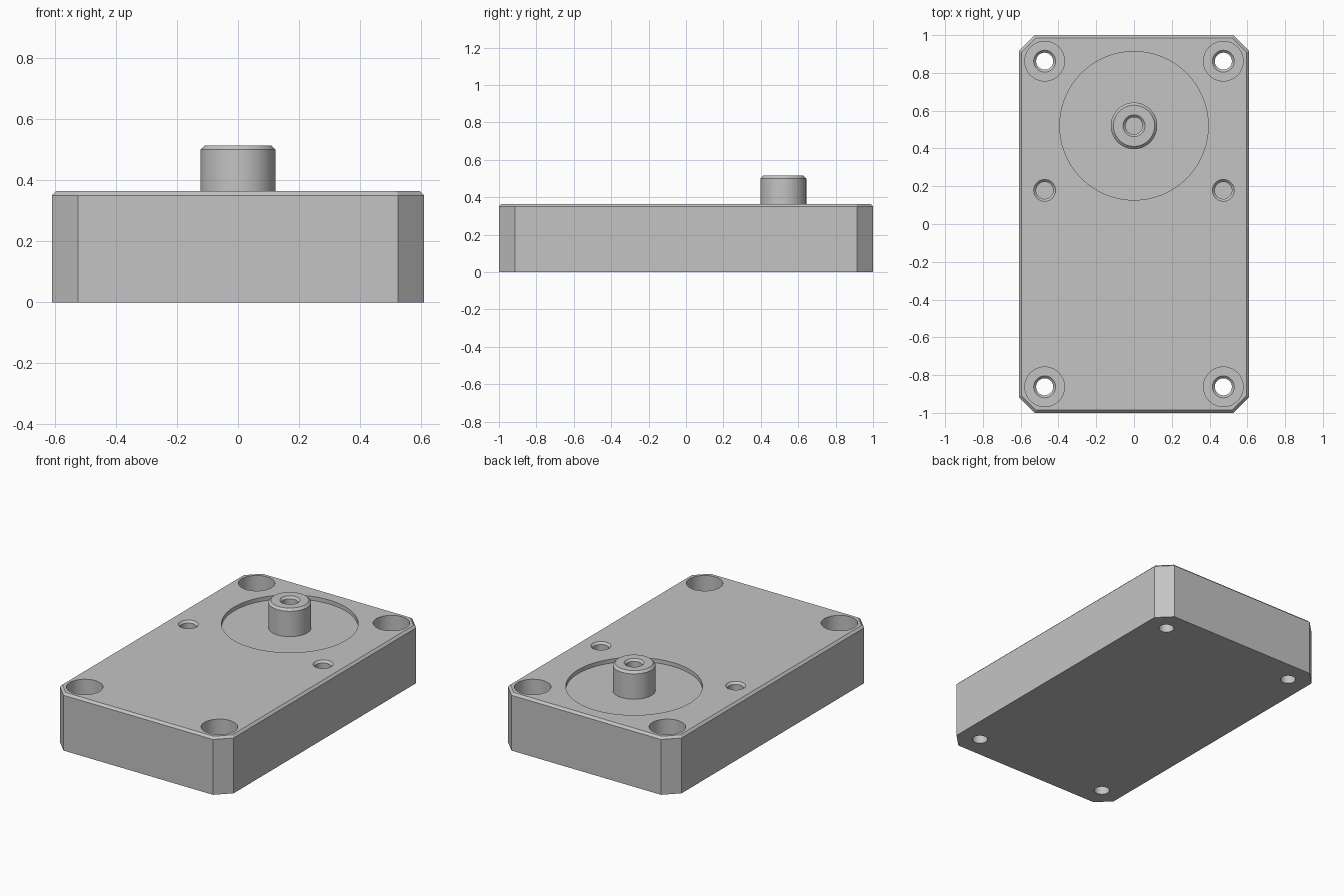
import bpy
import bmesh
import math
from mathutils import Vector

if "Cube" in bpy.data.objects:
    bpy.data.objects.remove(bpy.data.objects["Cube"])

# Main sizes
HALF_X, HALF_Y, TOP = 0.61, 1.0, 0.365
CORNER, BEVEL = 0.085, 0.014
FLOOR = TOP - 0.025          # bottom of the round recess
SEAT = TOP - 0.2             # bottom of the corner counterbores
BORE, MOUTH = 0.045, 0.058
LIP = MOUTH - BORE
AXIS_Y = 0.52

grey = bpy.data.materials.new("plain_grey")
grey.use_nodes = True
colour = (0.55, 0.55, 0.55, 1)
grey.diffuse_color = colour
grey.node_tree.nodes["Principled BSDF"].inputs["Base Color"].default_value = colour


def make_object(name, bm):
    mesh = bpy.data.meshes.new(name)
    bm.to_mesh(mesh)
    bm.free()
    mesh.materials.append(grey)
    obj = bpy.data.objects.new(name, mesh)
    bpy.context.collection.objects.link(obj)
    return obj


def lathe(bm, profile, x, y, steps=64):
    """Spin a radius/height profile round a vertical axis at x, y."""
    verts = [bm.verts.new((x + r, y, z)) for r, z in profile]
    edges = [bm.edges.new(pair) for pair in zip(verts, verts[1:])]
    bmesh.ops.spin(bm, geom=verts + edges, cent=(x, y, 0), axis=(0, 0, 1),
                   angle=2 * math.pi, steps=steps)
    bmesh.ops.remove_doubles(bm, verts=bm.verts, dist=1e-5)
    bmesh.ops.recalc_face_normals(bm, faces=bm.faces)


def outline(inset):
    """Rectangle with cut corners, moved inwards by inset."""
    x, y = HALF_X - inset, HALF_Y - inset
    c = CORNER - inset * (2 - math.sqrt(2))
    right = [(x - c, -y), (x, -y + c), (x, y - c), (x - c, y)]
    return right + [(-px, -py) for px, py in right]


# Housing: cut-corner block with a bevelled top rim
bm = bmesh.new()
rings = [[bm.verts.new((x, y, z)) for x, y in outline(inset)]
         for inset, z in ((0, 0), (0, TOP - BEVEL), (BEVEL, TOP))]
for low, high in zip(rings, rings[1:]):
    for i in range(len(low)):
        j = (i + 1) % len(low)
        bm.faces.new((low[i], low[j], high[j], high[i]))
bm.faces.new(rings[-1])
bm.faces.new(reversed(rings[0]))
housing = make_object("housing", bm)

# Cutter for the recess, the counterbored corner holes and the screw holes
ABOVE = TOP + 0.1
bm = bmesh.new()
lathe(bm, [(0, FLOOR), (0.393, FLOOR), (0.393, ABOVE), (0, ABOVE)], 0, AXIS_Y, 96)
for side in (-1, 1):
    x = side * 0.473
    for y in (-0.862, 0.862):
        lathe(bm, [(0, -0.1), (BORE, -0.1), (BORE, SEAT - LIP), (MOUTH, SEAT),
                   (0.105, SEAT), (0.105, ABOVE), (0, ABOVE)], x, y)
    lathe(bm, [(0, TOP - 0.2), (BORE, TOP - 0.2), (BORE, TOP - LIP),
               (MOUTH, TOP), (MOUTH, ABOVE), (0, ABOVE)], x, 0.178)
cutter = make_object("hole_cutter", bm)
cutter.hide_render = True

cut = housing.modifiers.new("holes", 'BOOLEAN')
cut.operation = 'DIFFERENCE'
cut.solver = 'EXACT'
cut.object = cutter
bpy.context.view_layer.objects.active = housing
bpy.ops.object.modifier_apply(modifier=cut.name)
bpy.data.objects.remove(cutter)

# Centre boss with bevelled rim and a blind hole
RADIUS, BOSS_TOP = 0.123, 0.515
bm = bmesh.new()
lathe(bm, [(RADIUS, FLOOR), (RADIUS, BOSS_TOP - BEVEL), (RADIUS - BEVEL, BOSS_TOP),
           (MOUTH, BOSS_TOP), (BORE, BOSS_TOP - LIP), (BORE, FLOOR + 0.02),
           (0, FLOOR + 0.02)], 0, AXIS_Y)
# Turn the open shell so its top rim faces up
bm.normal_update()
rim = max(bm.faces, key=lambda f: abs(f.normal.z) * f.calc_center_median().z)
if rim.normal.dot(Vector((0, 0, 1))) < 0:
    bmesh.ops.reverse_faces(bm, faces=bm.faces)
boss = make_object("centre_boss", bm)

# Smooth round walls, keep hard edges
for obj in (housing, boss):
    bpy.ops.object.select_all(action='DESELECT')
    obj.select_set(True)
    bpy.context.view_layer.objects.active = obj
    bpy.ops.object.shade_smooth_by_angle(angle=math.radians(30))
